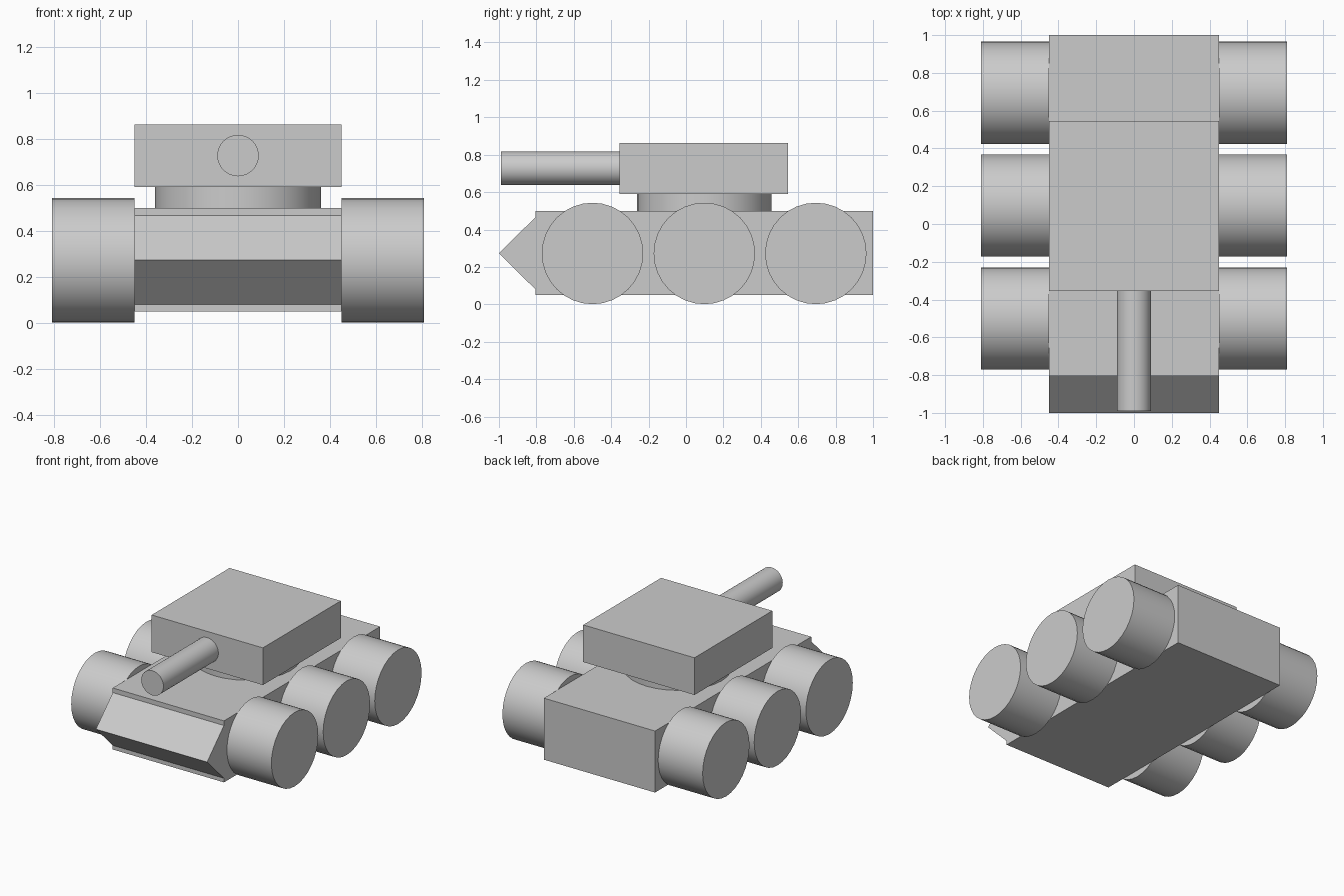
import bpy
from math import radians

if "Cube" in bpy.data.objects:
    bpy.data.objects.remove(bpy.data.objects["Cube"])


def box(name, lo, hi):
    size = [b - a for a, b in zip(lo, hi)]
    mid = [(a + b) / 2 for a, b in zip(lo, hi)]
    bpy.ops.mesh.primitive_cube_add(size=1, location=mid)
    ob = bpy.context.object
    ob.name = name
    ob.scale = size
    bpy.ops.object.transform_apply(location=False, rotation=False, scale=True)
    return ob


def cylinder(name, loc, radius, depth, rot=(0, 0, 0)):
    bpy.ops.mesh.primitive_cylinder_add(vertices=32, radius=radius, depth=depth,
                                        location=loc, rotation=rot)
    ob = bpy.context.object
    ob.name = name
    bpy.ops.object.shade_smooth_by_angle(angle=radians(30))
    return ob


# Hull
box("hull", (-0.45, -0.805, 0.05), (0.45, 1.0, 0.5))

# Wedge nose: triangular profile extruded across the hull width
profile = [(-0.805, 0.08), (-1.0, 0.273), (-0.805, 0.466)]
verts = [(x, y, z) for x in (-0.45, 0.45) for y, z in profile]
faces = [(2, 1, 0), (3, 4, 5)] + [(i, (i + 1) % 3, (i + 1) % 3 + 3, i + 3) for i in range(3)]
mesh = bpy.data.meshes.new("nose_wedge")
mesh.from_pydata(verts, [], faces)
mesh.validate()
nose = bpy.data.objects.new("nose_wedge", mesh)
bpy.context.collection.objects.link(nose)

# Wheels, three per side
for side, sx in (("left", -1), ("right", 1)):
    for label, y in (("front", -0.5), ("middle", 0.098), ("rear", 0.694)):
        cylinder(f"{side}_{label}_wheel", (sx * 0.63, y, 0.272), 0.271, 0.36,
                 (0, radians(90), 0))

# Turret ring, turret and gun barrel
cylinder("turret_ring", (0, 0.097, 0.545), 0.36, 0.09)
box("turret", (-0.45, -0.355, 0.59), (0.45, 0.545, 0.862))
cylinder("gun_barrel", (0, -0.6725, 0.727), 0.09, 0.635, (radians(90), 0, 0))
